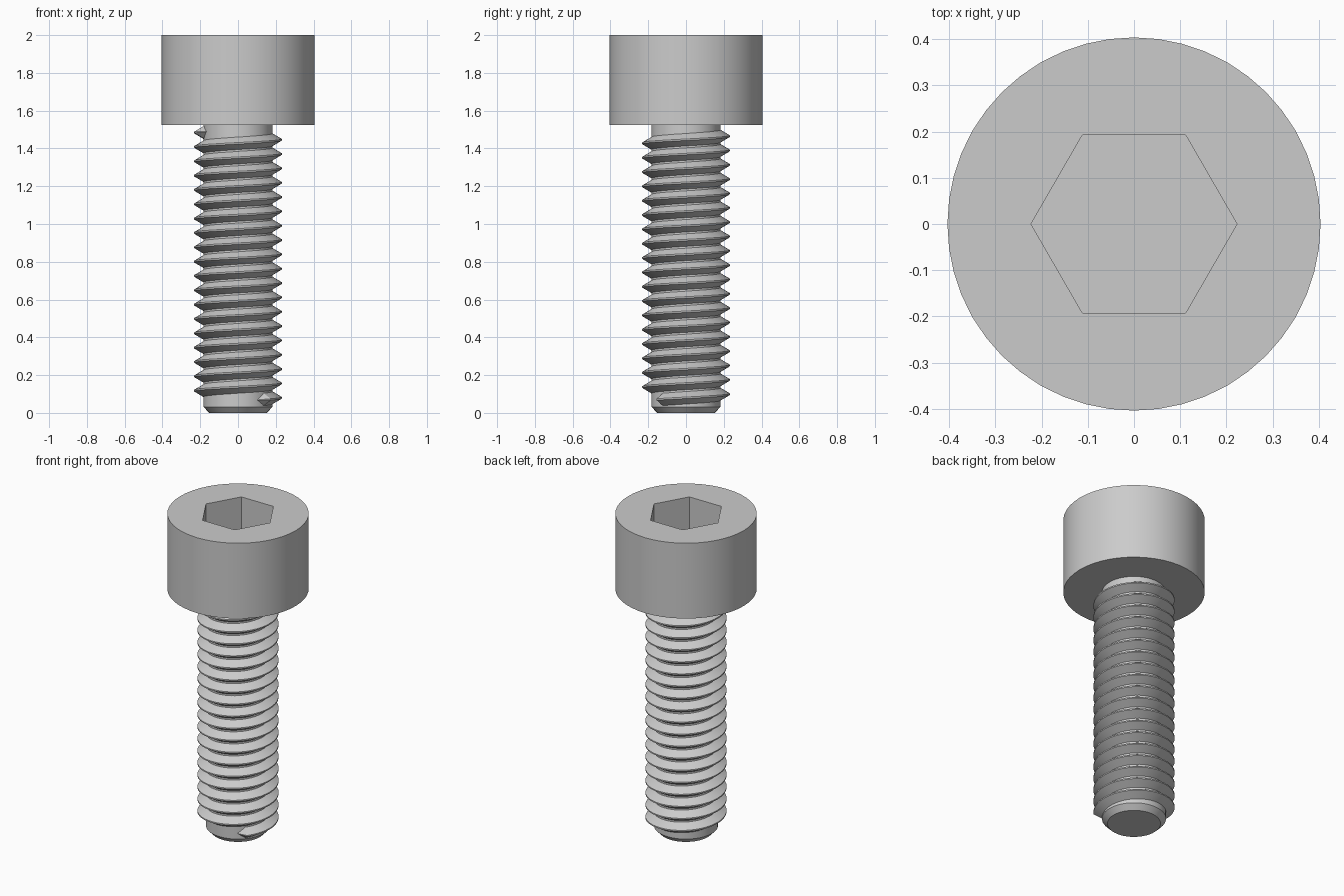
import bpy, bmesh, math

cube = bpy.data.objects.get("Cube")
if cube:
    bpy.data.objects.remove(cube, do_unlink=True)

steel = bpy.data.materials.new("grey steel")
steel.use_nodes = True
grey = (0.6, 0.6, 0.6, 1)
steel.diffuse_color = grey
steel.node_tree.nodes["Principled BSDF"].inputs["Base Color"].default_value = grey

HEAD_R, HEAD_Z, TOP = 0.404, 1.525, 2.0
CORE_R, CREST_R = 0.183, 0.232
PITCH = 0.0759


def finish(bm, name):
    bmesh.ops.recalc_face_normals(bm, faces=bm.faces)
    mesh = bpy.data.meshes.new(name)
    bm.to_mesh(mesh)
    bm.free()
    mesh.materials.append(steel)
    obj = bpy.data.objects.new(name, mesh)
    bpy.context.collection.objects.link(obj)
    bpy.ops.object.select_all(action='DESELECT')
    obj.select_set(True)
    bpy.context.view_layer.objects.active = obj
    bpy.ops.object.shade_smooth_by_angle(angle=math.radians(25))


def ring(bm, radius, z, sides):
    return [bm.verts.new((radius * math.cos(math.tau * i / sides),
                          radius * math.sin(math.tau * i / sides), z))
            for i in range(sides)]


def bridge(bm, a, b):
    n = len(a)
    for i in range(n):
        j = (i + 1) % n
        bm.faces.new((a[i], a[j], b[j], b[i]))


# Cylindrical head with a hexagonal socket
bm = bmesh.new()
SIDES = 48
low, high = ring(bm, HEAD_R, HEAD_Z, SIDES), ring(bm, HEAD_R, TOP, SIDES)
rim, floor = ring(bm, 0.223, TOP, 6), ring(bm, 0.223, TOP - 0.25, 6)
bm.faces.new(low)
bridge(bm, low, high)
bridge(bm, rim, floor)
bm.faces.new(floor)
step = SIDES // 6
for k in range(6):
    arc = [high[(k * step + i) % SIDES] for i in range(step + 1)]
    bm.faces.new(arc + [rim[(k + 1) % 6], rim[k]])
finish(bm, "socket_head")

# Plain core of the shank with a chamfered tip
bm = bmesh.new()
rings = [ring(bm, r, z, SIDES) for r, z in
         ((0.152, 0), (CORE_R, 0.032), (CORE_R, HEAD_Z + 0.01))]
bm.faces.new(rings[0])
for a, b in zip(rings, rings[1:]):
    bridge(bm, a, b)
bm.faces.new(rings[-1])
finish(bm, "shank_core")

# Right-handed helical ridge, tapering into the core at both ends
bm = bmesh.new()
PER_TURN = 48
TAPER_STEPS = 2
START, END = math.radians(-57), math.radians(205 + 18 * 360)
START_Z = 0.068
ROOT_R = CORE_R - 0.005
count = round((END - START) / math.tau * PER_TURN)
profile = ((ROOT_R, -0.036), (CREST_R, -0.004), (CREST_R, 0.004), (ROOT_R, 0.036))
sections = []
for i in range(count + 1):
    t = START + (END - START) * i / count
    z = START_Z + PITCH * (t - START) / math.tau
    grow = max(0.05, min(1, min(i, count - i) / TAPER_STEPS))
    section = []
    for r, dz in profile:
        radius = ROOT_R + (r - ROOT_R) * grow
        section.append(bm.verts.new((radius * math.cos(t), radius * math.sin(t),
                                     z + dz * grow)))
    sections.append(section)
for a, b in zip(sections, sections[1:]):
    bridge(bm, a, b)
bm.faces.new(sections[0])
bm.faces.new(sections[-1])
finish(bm, "screw_thread")
